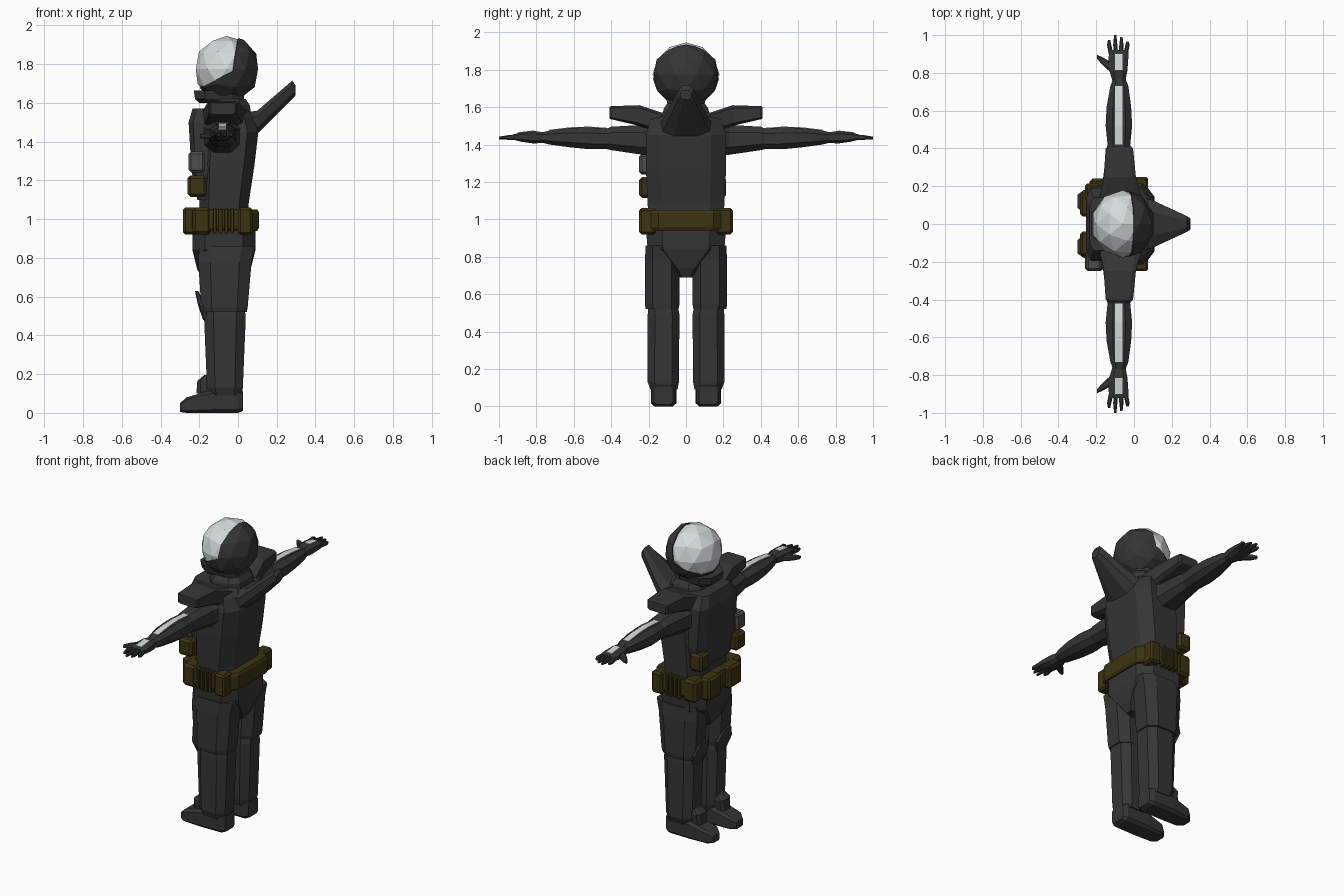
import bpy, bmesh
from mathutils import Vector


def material(name, rgb):
    m = bpy.data.materials.new(name)
    m.diffuse_color = (*rgb, 1)
    return m


DARK = material("charcoal armour", (0.036, 0.036, 0.037))
GREY = material("grey pouch", (0.075, 0.075, 0.078))
OLIVE = material("olive leather", (0.046, 0.034, 0.006))
WHITE = material("pale visor", (0.66, 0.71, 0.71))


def finish(name, bm, mat, mirror=False):
    bmesh.ops.recalc_face_normals(bm, faces=bm.faces)
    me = bpy.data.meshes.new(name)
    bm.to_mesh(me)
    bm.free()
    me.materials.append(mat)
    ob = bpy.data.objects.new(name, me)
    bpy.context.collection.objects.link(ob)
    if mirror:
        mod = ob.modifiers.new("mirror", 'MIRROR')
        mod.use_axis = (False, True, False)
        mod.use_mirror_merge = False
    return ob


def loft(name, axis, rings, mat=DARK, k=0.55, mirror=False):
    """Skin octagonal rings (t, a0, a1, b0, b1) stacked along an axis; k is the chamfer."""
    bm = bmesh.new()
    loops = []
    for t, a0, a1, b0, b1 in rings:
        ca, cb, ra, rb = (a0 + a1) / 2, (b0 + b1) / 2, (a1 - a0) / 2, (b1 - b0) / 2
        loop = []
        for u, v in ((1, -k), (1, k), (k, 1), (-k, 1), (-1, k), (-1, -k), (-k, -1), (k, -1)):
            a, b = ca + u * ra, cb + v * rb
            loop.append(bm.verts.new({'x': (t, a, b), 'y': (a, t, b), 'z': (a, b, t)}[axis]))
        loops.append(loop)
    for lo, hi in zip(loops, loops[1:]):
        for i in range(8):
            j = (i + 1) % 8
            bm.faces.new((lo[i], lo[j], hi[j], hi[i]))
    bm.faces.new(loops[0])
    bm.faces.new(loops[-1])
    return finish(name, bm, mat, mirror)


def pouch(name, x0, x1, y0, y1, z0, z1, mat, mirror=False):
    """Small box with its edges cut off."""
    bm = bmesh.new()
    bmesh.ops.create_cube(bm, size=1)
    for v in bm.verts:
        v.co = Vector(((x0 + x1) / 2 + v.co.x * (x1 - x0), (y0 + y1) / 2 + v.co.y * (y1 - y0),
                       (z0 + z1) / 2 + v.co.z * (z1 - z0)))
    off = 0.16 * min(x1 - x0, y1 - y0, z1 - z0)
    bmesh.ops.bevel(bm, geom=bm.edges[:], offset=off, segments=1, affect='EDGES')
    return finish(name, bm, mat, mirror)


# Helmet shell with a visor opening cut by two planes
def ball(scale):
    bm = bmesh.new()
    bmesh.ops.create_icosphere(bm, subdivisions=2, radius=1)
    for v in bm.verts:
        v.co = Vector((-0.06 + v.co.x * 0.172 * scale, v.co.y * 0.185 * scale,
                       max(1.605, 1.775 + v.co.z * 0.177 * scale)))
    return bm


bm = ball(1.0)
edge_planes = ((Vector((-0.02, 0, 1.8)), Vector((-1, 0, 0.15)).normalized()),
               (Vector((-0.02, 0, 1.765)), Vector((-0.5, 0, 1)).normalized()))
for co, no in edge_planes:
    bmesh.ops.bisect_plane(bm, geom=bm.verts[:] + bm.edges[:] + bm.faces[:], plane_co=co, plane_no=no)
opening = [f for f in bm.faces
           if all((f.calc_center_median() - co).dot(no) > 0 for co, no in edge_planes)]
bmesh.ops.delete(bm, geom=opening, context='FACES')
shell = finish("helmet_shell", bm, DARK)
solid = shell.modifiers.new("thickness", 'SOLIDIFY')
solid.thickness = 0.02
finish("visor", ball(0.965), WHITE)
loft("helmet_chin", 'z', [(1.6, -0.2, 0.02, -0.08, 0.08), (1.62, -0.222, 0.03, -0.1, 0.1),
                          (1.665, -0.228, 0.03, -0.11, 0.11)])
loft("neck_ring", 'z', [(1.53, -0.17, 0.07, -0.13, 0.13), (1.59, -0.15, 0.06, -0.12, 0.12),
                        (1.62, -0.13, 0.04, -0.1, 0.1)])

# Torso, chest vest and rear fin
loft("torso", 'z', [(0.98, -0.19, 0.05, -0.2, 0.2), (1.08, -0.2, 0.055, -0.205, 0.205),
                    (1.28, -0.2, 0.085, -0.215, 0.215), (1.45, -0.19, 0.105, -0.215, 0.215),
                    (1.53, -0.18, 0.08, -0.19, 0.19), (1.57, -0.15, 0.04, -0.14, 0.14)], k=0.62)
loft("chest_vest", 'z', [(1.1, -0.21, -0.1, -0.18, 0.18), (1.25, -0.24, -0.1, -0.2, 0.2),
                         (1.5, -0.255, -0.1, -0.19, 0.19), (1.57, -0.235, -0.1, -0.14, 0.14)], k=0.7)
loft("rear_fin", 'x', [(0.03, -0.15, 0.15, 1.4, 1.55), (0.1, -0.125, 0.125, 1.44, 1.56),
                       (0.28, -0.042, 0.042, 1.62, 1.715), (0.298, -0.03, 0.03, 1.64, 1.69)], k=0.5)

# Shoulder guards and arms
loft("shoulder_guard", 'y', [(0.1, -0.19, 0.05, 1.45, 1.56), (0.25, -0.16, 0.01, 1.5, 1.61),
                             (0.4, -0.15, -0.005, 1.535, 1.605), (0.41, -0.14, -0.015, 1.54, 1.6)],
     k=0.75, mirror=True)
arm = [(0.17, -0.18, 0.03, 1.34, 1.52), (0.23, -0.165, 0.0, 1.345, 1.505), (0.4, -0.145, -0.015, 1.37, 1.495),
       (0.42, -0.14, -0.02, 1.375, 1.485), (0.52, -0.15, -0.01, 1.375, 1.492), (0.62, -0.145, -0.015, 1.385, 1.488),
       (0.73, -0.125, -0.03, 1.4, 1.475), (0.77, -0.11, -0.045, 1.41, 1.465)]
loft("arm", 'y', arm, k=0.5, mirror=True)
loft("arm_stripe", 'y', [(y, -0.1, -0.06, z1 - 0.004, z1 + 0.004) for y, _, _, _, z1 in arm[3:7]],
     WHITE, k=0.9, mirror=True)

# Gloves with fingers and thumb
loft("glove", 'y', [(0.76, -0.115, -0.045, 1.41, 1.465), (0.81, -0.13, -0.035, 1.405, 1.472),
                    (0.88, -0.135, -0.03, 1.415, 1.465), (0.92, -0.13, -0.03, 1.425, 1.455)], mirror=True)
loft("hand_plate", 'y', [(0.815, -0.1, -0.06, 1.466, 1.475), (0.9, -0.1, -0.06, 1.456, 1.465)],
     WHITE, k=0.9, mirror=True)
for i, (x, tip) in enumerate(((-0.122, 0.975), (-0.096, 1.0), (-0.07, 0.99), (-0.044, 0.965))):
    dx = (x + 0.083) * 0.25
    loft(f"finger_{i + 1}", 'y', [(0.9, x - 0.012, x + 0.012, 1.424, 1.455),
                                  (0.95, x + dx - 0.011, x + dx + 0.011, 1.425, 1.45),
                                  (tip, x + dx - 0.006, x + dx + 0.006, 1.428, 1.442)], mirror=True)
loft("thumb", 'x', [(-0.195, 0.875, 0.895, 1.42, 1.44), (-0.17, 0.845, 0.885, 1.415, 1.445),
                    (-0.11, 0.79, 0.85, 1.412, 1.455)], mirror=True)

# Pelvis, belt and belt pouches
loft("pelvis", 'z', [(0.69, -0.18, 0.04, -0.035, 0.035), (0.74, -0.21, 0.065, -0.08, 0.08),
                     (0.84, -0.235, 0.09, -0.205, 0.205), (0.96, -0.235, 0.09, -0.215, 0.215)], k=0.6)
loft("belt", 'z', [(0.94, -0.25, 0.1, -0.225, 0.225), (0.955, -0.255, 0.108, -0.235, 0.235),
                   (1.035, -0.255, 0.108, -0.235, 0.235), (1.05, -0.25, 0.1, -0.225, 0.225)], OLIVE, k=0.62)
pouch("front_belt_pouch", -0.285, -0.2, 0.04, 0.17, 0.92, 1.06, OLIVE, True)
pouch("corner_belt_pouch", -0.235, -0.14, 0.13, 0.24, 0.92, 1.06, OLIVE, True)
pouch("rear_belt_pouch", 0.0, 0.075, 0.16, 0.25, 0.92, 1.06, OLIVE, True)
for i in range(4):
    x = -0.13 + i * 0.03
    pouch(f"belt_loop_{i + 1}", x, x + 0.02, 0.2, 0.247, 0.925, 1.055, OLIVE, True)

# Chest pouches
pouch("upper_chest_pouch", -0.255, -0.17, -0.25, -0.16, 1.24, 1.35, GREY)
pouch("right_chest_pouch", -0.26, -0.16, -0.25, -0.15, 1.115, 1.225, OLIVE)
pouch("left_chest_pouch", -0.26, -0.17, 0.12, 0.215, 1.115, 1.225, OLIVE)

# Legs, knee guards and boots
loft("thigh", 'z', [(0.52, -0.185, 0.045, 0.04, 0.215), (0.545, -0.19, 0.05, 0.035, 0.22),
                    (0.78, -0.205, 0.07, 0.035, 0.22), (0.86, -0.2, 0.085, 0.05, 0.215)], mirror=True)
loft("shin", 'z', [(0.09, -0.15, 0.02, 0.045, 0.19), (0.13, -0.16, 0.025, 0.038, 0.205),
                   (0.49, -0.175, 0.04, 0.035, 0.205), (0.54, -0.17, 0.035, 0.045, 0.2)], mirror=True)
loft("knee_guard", 'z', [(0.48, -0.18, -0.15, 0.07, 0.17), (0.55, -0.205, -0.165, 0.05, 0.19),
                         (0.63, -0.222, -0.205, 0.09, 0.15)], mirror=True)
loft("ankle_guard", 'z', [(0.1, -0.215, -0.12, 0.075, 0.165), (0.165, -0.21, -0.14, 0.07, 0.17),
                          (0.195, -0.175, -0.14, 0.085, 0.155)], mirror=True)
loft("boot", 'x', [(-0.3, 0.085, 0.155, 0.005, 0.05), (-0.265, 0.06, 0.18, 0, 0.08),
                   (-0.15, 0.052, 0.188, 0, 0.115), (0.0, 0.055, 0.185, 0, 0.125),
                   (0.025, 0.07, 0.17, 0.01, 0.11)], k=0.72, mirror=True)
